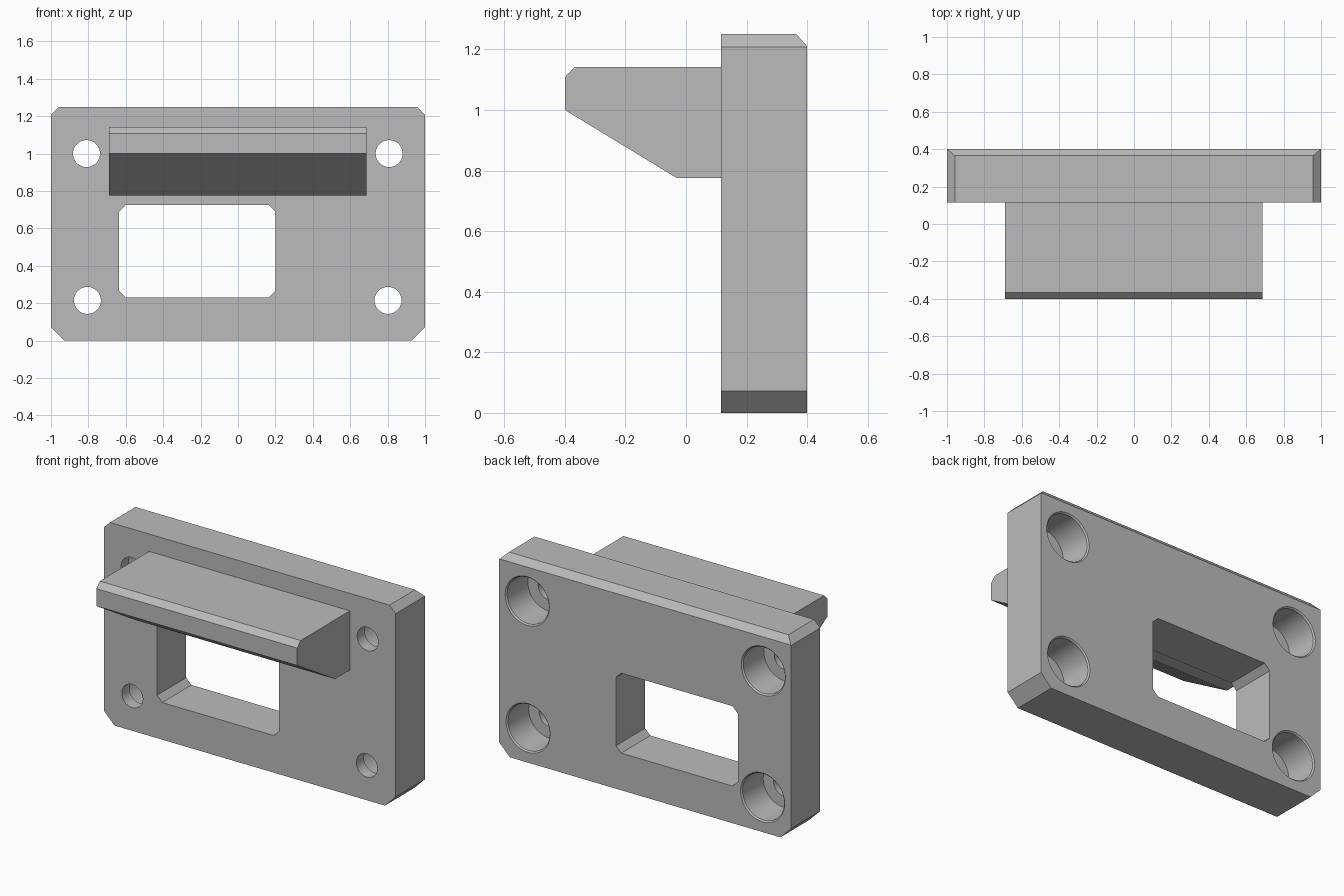
import bpy, bmesh, math
from mathutils import Vector

if "Cube" in bpy.data.objects:
    bpy.data.objects.remove(bpy.data.objects["Cube"], do_unlink=True)

grey = bpy.data.materials.new("plain_grey")
grey.use_nodes = True
grey.diffuse_color = (0.5, 0.5, 0.5, 1)
grey.node_tree.nodes["Principled BSDF"].inputs["Base Color"].default_value = (0.5, 0.5, 0.5, 1)

FRONT, BACK, TOP = 0.115, 0.40, 1.25


def finish(bm, name):
    bmesh.ops.recalc_face_normals(bm, faces=bm.faces)
    mesh = bpy.data.meshes.new(name)
    bm.to_mesh(mesh)
    bm.free()
    obj = bpy.data.objects.new(name, mesh)
    bpy.context.collection.objects.link(obj)
    mesh.materials.append(grey)
    return obj


def prism(points, shift):
    """Extrude a closed outline of 3D points along a vector."""
    bm = bmesh.new()
    face = bm.faces.new([bm.verts.new(p) for p in points])
    ext = bmesh.ops.extrude_face_region(bm, geom=[face])
    moved = [v for v in ext["geom"] if isinstance(v, bmesh.types.BMVert)]
    bmesh.ops.translate(bm, verts=moved, vec=shift)
    return bm


def chamfered(x0, x1, z0, z1, low, high, y):
    """Rectangle outline with cut lower and upper corners."""
    outline = [(x0 + low, z0), (x1 - low, z0), (x1, z0 + low), (x1, z1 - high),
               (x1 - high, z1), (x0 + high, z1), (x0, z1 - high), (x0, z0 + low)]
    return [(x, y, z) for x, z in outline]


def lathe(profile, x, z, name, steps=64):
    """Closed solid of revolution about a front-to-back axis."""
    bm = bmesh.new()
    verts = [bm.verts.new((x + r, y, z)) for r, y in profile]
    edges = [bm.edges.new(pair) for pair in zip(verts, verts[1:])]
    bmesh.ops.spin(bm, geom=verts + edges, cent=(x, 0, z), axis=(0, 1, 0),
                   angle=math.tau, steps=steps)
    bmesh.ops.remove_doubles(bm, verts=bm.verts, dist=1e-5)
    return finish(bm, name)


# Mounting plate with the upper back edge bevelled
bm = prism(chamfered(-1, 1, 0, TOP, 0.073, 0.042, FRONT), (0, BACK - FRONT, 0))
cut = bmesh.ops.bisect_plane(bm, geom=bm.verts[:] + bm.edges[:] + bm.faces[:],
                             plane_co=(0, BACK - 0.035, TOP),
                             plane_no=Vector((0, 0.04, 0.035)), clear_outer=True)
rim = [e for e in cut["geom_cut"] if isinstance(e, bmesh.types.BMEdge)]
bmesh.ops.contextual_create(bm, geom=rim)
plate = finish(bm, "mounting_plate")

# Cutters: window and four counterbored screw holes
cutters = [finish(prism(chamfered(-0.635, 0.2, 0.23, 0.725, 0.036, 0.036, 0), (0, 0.6, 0)),
                  "window_cutter")]
bore = [(0, 0), (0.072, 0), (0.072, 0.19), (0.143, 0.19), (0.143, 0.392),
        (0.151, BACK), (0.161, 0.41), (0, 0.41)]
for x, z in [(-0.81, 1.0), (0.808, 1.0), (-0.805, 0.215), (0.802, 0.215)]:
    cutters.append(lathe(bore, x, z, "screw_hole_cutter"))

for cutter in cutters:
    mod = plate.modifiers.new("cut", "BOOLEAN")
    mod.operation, mod.solver, mod.object = "DIFFERENCE", "EXACT", cutter
bpy.context.view_layer.objects.active = plate
for mod in plate.modifiers[:]:
    bpy.ops.object.modifier_apply(modifier=mod.name)
for cutter in cutters:
    bpy.data.objects.remove(cutter, do_unlink=True)

# Tapered shelf projecting from the front
side = [(FRONT, 1.142), (-0.367, 1.142), (-0.40, 1.108), (-0.40, 1.0),
        (-0.03, 0.775), (FRONT, 0.775)]
shelf = finish(prism([(-0.69, y, z) for y, z in side], (1.376, 0, 0)), "front_shelf")

# Smooth round bores, sharp edges elsewhere
bpy.ops.object.select_all(action="DESELECT")
plate.select_set(True)
bpy.ops.object.shade_smooth_by_angle(angle=math.radians(20))
